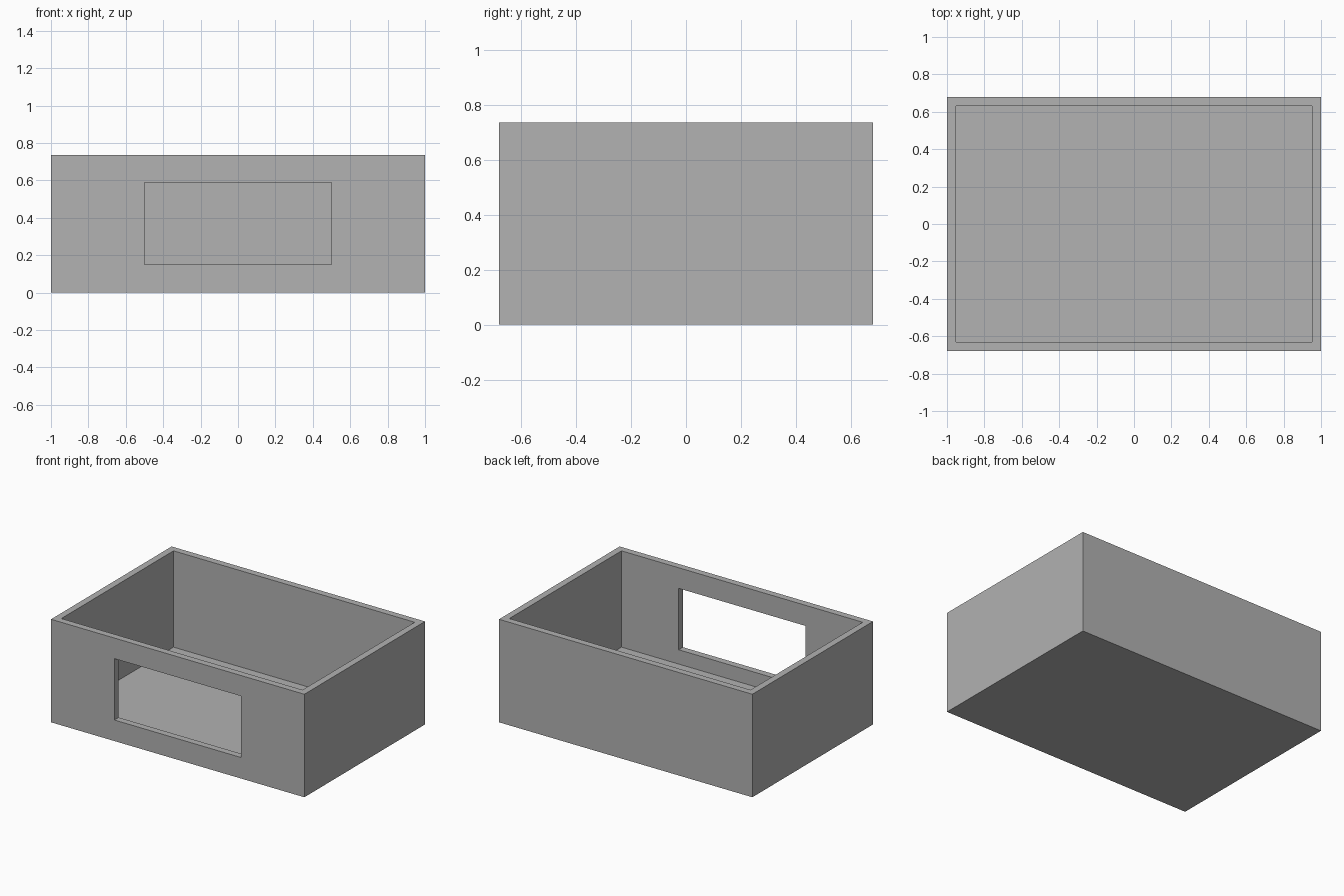
import bpy
import bmesh
from mathutils import Vector

cube = bpy.data.objects.get("Cube")
if cube:
    bpy.data.objects.remove(cube, do_unlink=True)

HALF_X, HALF_Y, HEIGHT, WALL = 1.0, 0.68, 0.735, 0.048

grey = bpy.data.materials.new("plain_grey")
grey.use_nodes = True
colour = (0.445, 0.445, 0.445, 1)
grey.diffuse_color = colour
grey.node_tree.nodes["Principled BSDF"].inputs["Base Color"].default_value = colour


def block(name, low, high):
    """Axis-aligned box between two corners."""
    low, high = Vector(low), Vector(high)
    bm = bmesh.new()
    bmesh.ops.create_cube(bm, size=1)
    bmesh.ops.scale(bm, vec=high - low, verts=bm.verts)
    bmesh.ops.translate(bm, vec=(low + high) / 2, verts=bm.verts)
    mesh = bpy.data.meshes.new(name)
    bm.to_mesh(mesh)
    bm.free()
    mesh.materials.append(grey)
    obj = bpy.data.objects.new(name, mesh)
    bpy.context.collection.objects.link(obj)
    return obj


# Solid outer body
box = block("open_box", (-HALF_X, -HALF_Y, 0), (HALF_X, HALF_Y, HEIGHT))

# Cutters: the hollow inside and the window in the front wall
hollow = block("hollow_cutter",
               (WALL - HALF_X, WALL - HALF_Y, WALL),
               (HALF_X - WALL, HALF_Y - WALL, HEIGHT + 0.2))
window = block("window_cutter",
               (-0.5, -HALF_Y - 0.1, 0.15),
               (0.5, 0, 0.588))

for cutter in (hollow, window):
    cut = box.modifiers.new(cutter.name, "BOOLEAN")
    cut.operation = "DIFFERENCE"
    cut.solver = "EXACT"
    cut.object = cutter

# Apply the cuts and remove the cutters
bpy.context.view_layer.objects.active = box
box.select_set(True)
for modifier in list(box.modifiers):
    bpy.ops.object.modifier_apply(modifier=modifier.name)
for cutter in (hollow, window):
    bpy.data.objects.remove(cutter, do_unlink=True)
